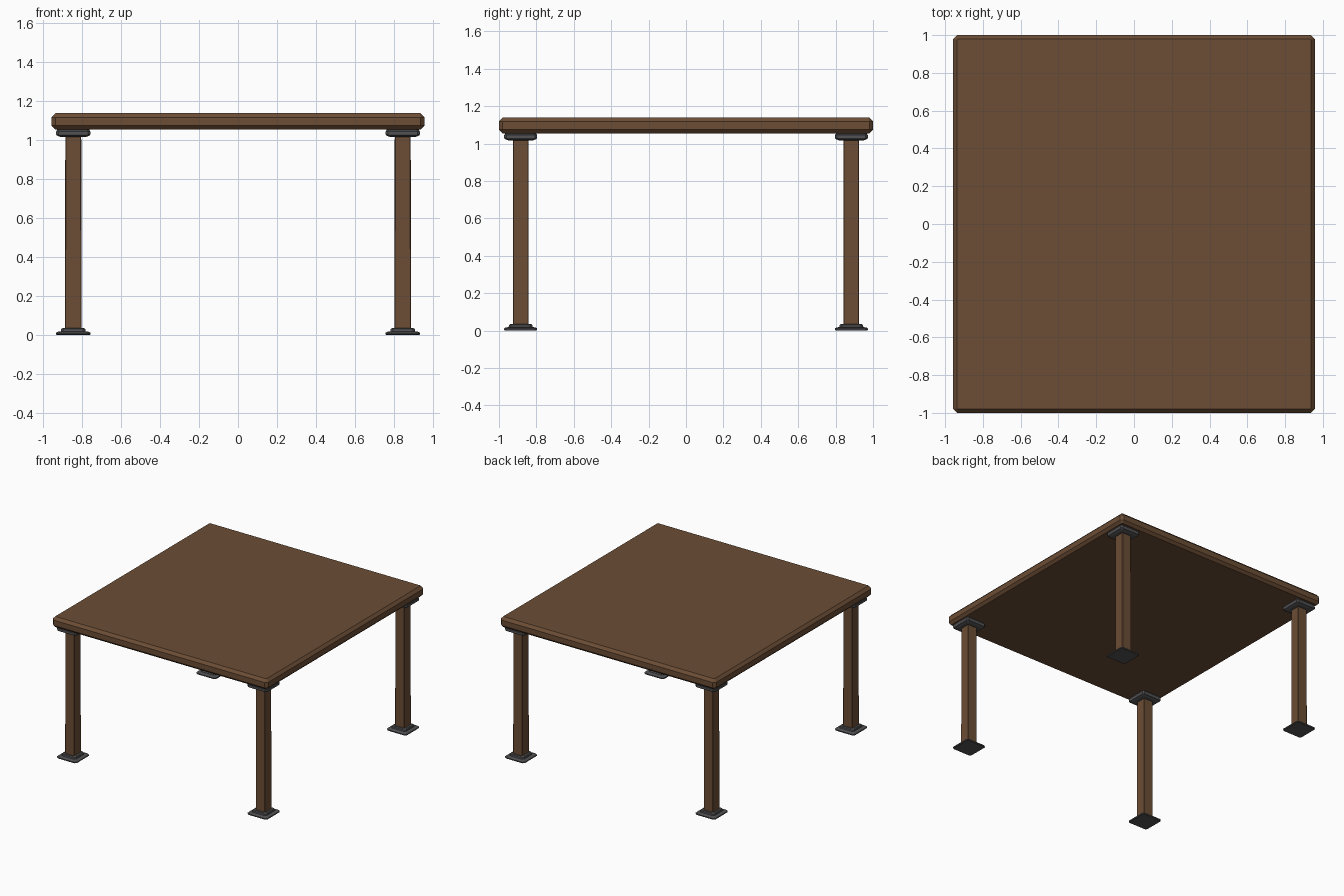
import bpy, bmesh

if "Cube" in bpy.data.objects:
    bpy.data.objects.remove(bpy.data.objects["Cube"])


def material(name, rgb):
    m = bpy.data.materials.new(name)
    m.diffuse_color = (*rgb, 1)
    m.use_nodes = True
    m.node_tree.nodes["Principled BSDF"].inputs["Base Color"].default_value = m.diffuse_color
    return m


wood = material("wood", (0.15, 0.075, 0.036))
metal = material("metal", (0.085, 0.085, 0.09))


def stack(name, cx, cy, rings, mat):
    """Loft chamfered rectangles; each ring is (half_x, half_y, corner_cut, z)."""
    bm = bmesh.new()
    loops = []
    for hx, hy, c, z in rings:
        pts = [(hx, c - hy), (hx, hy - c), (hx - c, hy), (c - hx, hy),
               (-hx, hy - c), (-hx, c - hy), (c - hx, -hy), (hx - c, -hy)]
        loops.append([bm.verts.new((cx + x, cy + y, z)) for x, y in pts])
    for a, b in zip(loops, loops[1:]):
        for i in range(8):
            j = (i + 1) % 8
            bm.faces.new((a[i], a[j], b[j], b[i]))
    bm.faces.new(loops[0][::-1])
    bm.faces.new(loops[-1])
    me = bpy.data.meshes.new(name)
    bm.to_mesh(me)
    bm.free()
    ob = bpy.data.objects.new(name, me)
    bpy.context.collection.objects.link(ob)
    me.materials.append(mat)
    return ob


def square(profile, cut):
    return [(h, h, cut, z) for h, z in profile]


# Table top with chamfered edges
stack("table_top", 0, 0, [(0.937, 0.98, 0.004, 1.055), (0.957, 1.0, 0.02, 1.075),
                          (0.957, 1.0, 0.02, 1.118), (0.937, 0.98, 0.004, 1.14)], wood)

# Stepped metal profiles: (half width, height)
foot = [(0.084, 0), (0.088, 0.004), (0.088, 0.011), (0.082, 0.016),
        (0.064, 0.019), (0.062, 0.03), (0.056, 0.035)]
cap = [(0.066, 1.017), (0.084, 1.024), (0.088, 1.03), (0.088, 1.045),
       (0.083, 1.052), (0.083, 1.06)]
post = [(0.042, 0.02), (0.0415, 0.5), (0.041, 1.04)]

# Four legs, each with a metal foot and cap
for sy, fb in ((-1, "front"), (1, "back")):
    for sx, lr in ((-1, "left"), (1, "right")):
        x, y = sx * 0.846, sy * 0.884
        stack(f"{fb}_{lr}_leg", x, y, square(post, 0.003), wood)
        stack(f"{fb}_{lr}_foot", x, y, square(foot, 0.012), metal)
        stack(f"{fb}_{lr}_cap", x, y, square(cap, 0.012), metal)
